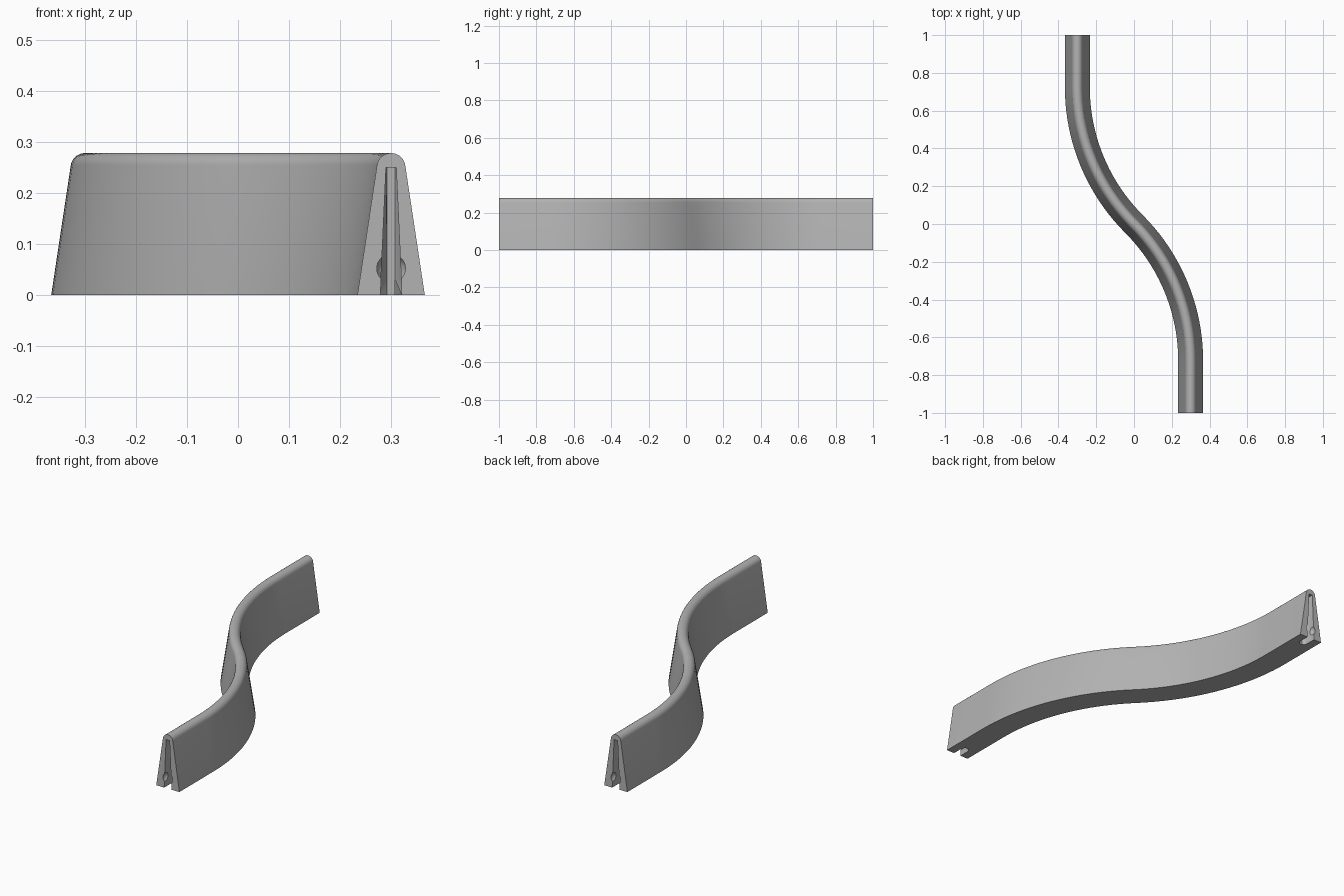
import bpy, bmesh, math
from mathutils import Vector

cube = bpy.data.objects.get("Cube")
if cube:
    bpy.data.objects.remove(cube, do_unlink=True)

grey = bpy.data.materials.new("mid_grey")
grey.use_nodes = True
grey.diffuse_color = (0.45, 0.45, 0.45, 1)
grey.node_tree.nodes["Principled BSDF"].inputs["Base Color"].default_value = (0.45, 0.45, 0.45, 1)

OFFSET = 0.30                      # sideways shift of each end
BEND = math.radians(45)
RADIUS = OFFSET / (1 - math.cos(BEND))
ARC_STEPS = 20


def make_object(name, bm):
    bmesh.ops.recalc_face_normals(bm, faces=bm.faces)
    mesh = bpy.data.meshes.new(name)
    bm.to_mesh(mesh)
    bm.free()
    mesh.materials.append(grey)
    obj = bpy.data.objects.new(name, mesh)
    bpy.context.collection.objects.link(obj)
    return obj


def loft(bm, rings):
    """Join rings of points into a closed, capped solid."""
    loops = [[bm.verts.new(p) for p in ring] for ring in rings]
    n = len(loops[0])
    for a, b in zip(loops, loops[1:]):
        for i in range(n):
            j = (i + 1) % n
            bm.faces.new((a[i], a[j], b[j], b[i]))
    bm.faces.new(loops[0])
    bm.faces.new(loops[-1])


# S-shaped path: front half, then the same half turned about the centre
half = [(Vector((OFFSET, -1)), 0.0)]
for i in range(ARC_STEPS + 1):
    a = BEND * i / ARC_STEPS
    half.append((Vector((OFFSET - RADIUS * (1 - math.cos(a)),
                         RADIUS * (math.sin(a) - math.sin(BEND)))), a))
path = half + [(-p, a) for p, a in reversed(half[:-1])]

# Tapered cross-section with a rounded top
profile = [(0.066, 0.0)]
for i in range(17):
    a = math.radians(8.5 + 163 * i / 16)
    profile.append((0.028 * math.cos(a), 0.25 + 0.028 * math.sin(a)))
profile.append((-0.066, 0.0))

# Curved wall
bm = bmesh.new()
loft(bm, [[(p.x + s * math.cos(a), p.y + s * math.sin(a), z) for s, z in profile]
          for p, a in path])
wall = make_object("curved_wall", bm)


def cut(name, bm):
    cutter = make_object(name, bm)
    cutter.hide_render = True
    mod = wall.modifiers.new(name, 'BOOLEAN')
    mod.operation = 'DIFFERENCE'
    mod.solver = 'EXACT'
    mod.object = cutter
    bpy.context.view_layer.objects.active = wall
    bpy.ops.object.modifier_apply(modifier=name)
    bpy.data.objects.remove(cutter, do_unlink=True)


# Connector slot and round detent at each end
for end, side in (("front", 1), ("back", -1)):
    rings = []
    for w, z in ((0.021, -0.02), (0.020, 0.03), (0.010, 0.25)):
        plan = [(-w, -1.03), (w, -1.03), (w, -0.94), (0.008, -0.925),
                (-0.008, -0.925), (-w, -0.94)]
        rings.append([(side * (OFFSET + x), side * y, z) for x, y in plan])
    bm = bmesh.new()
    loft(bm, rings)
    cut(end + "_slot", bm)

    bm = bmesh.new()
    bmesh.ops.create_uvsphere(bm, u_segments=24, v_segments=16, radius=0.029)
    bmesh.ops.translate(bm, verts=bm.verts,
                        vec=(side * OFFSET, -side * 0.993, 0.052))
    cut(end + "_detent", bm)

# Smooth the curved surfaces, keep the rims sharp
bpy.ops.object.select_all(action='DESELECT')
wall.select_set(True)
bpy.context.view_layer.objects.active = wall
bpy.ops.object.shade_smooth_by_angle(angle=math.radians(30))
